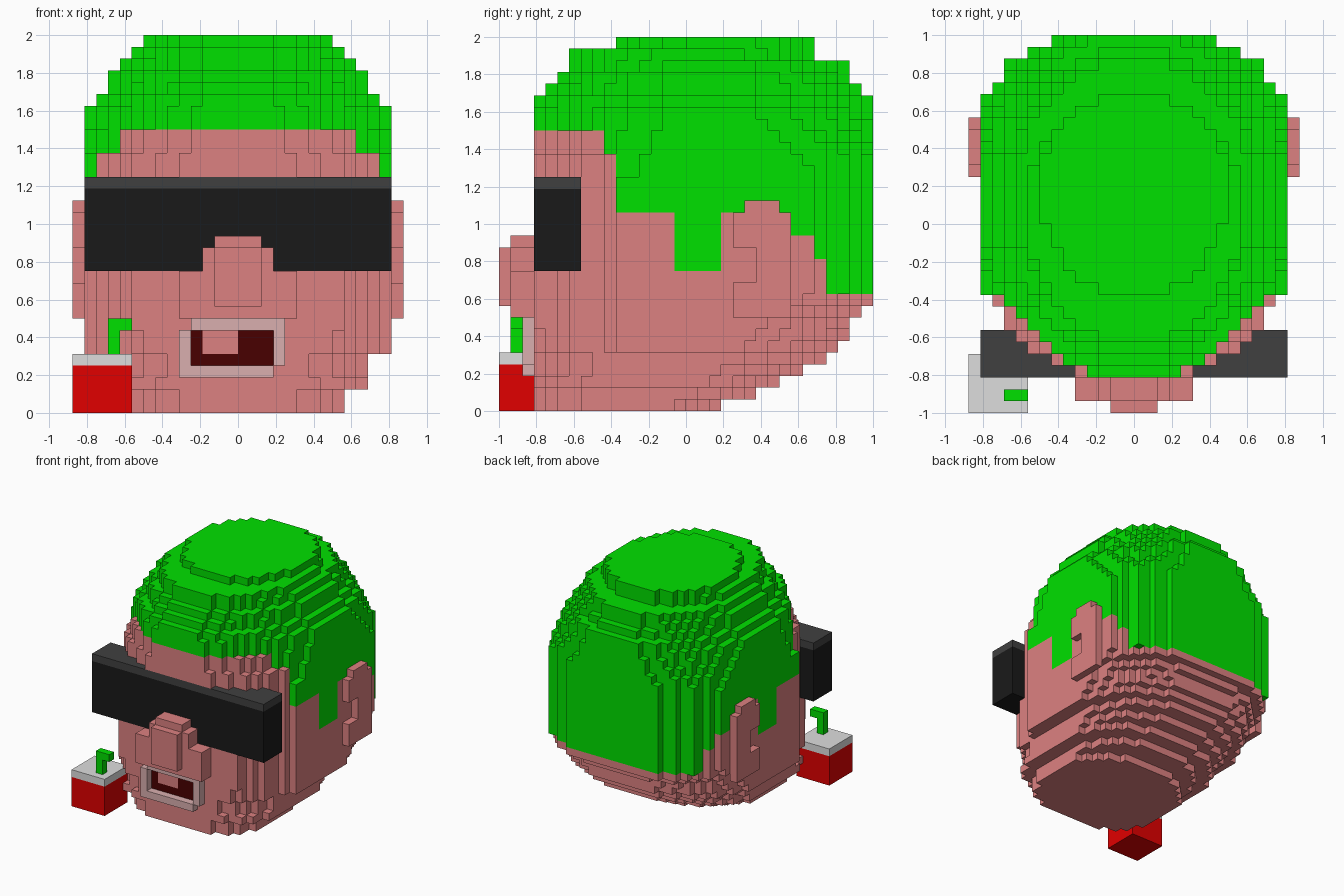
import bpy
import bmesh
from mathutils import Vector

cube = bpy.data.objects.get("Cube")
if cube:
    bpy.data.objects.remove(cube, do_unlink=True)

UNIT = 1 / 16          # edge of one block
voxels = {}            # (x, y, z) block -> part name


def material(name, rgb):
    mat = bpy.data.materials.new(name)
    mat.use_nodes = True
    color = (*rgb, 1)
    mat.diffuse_color = color
    mat.node_tree.nodes["Principled BSDF"].inputs["Base Color"].default_value = color
    return mat


skin = material("skin pink", (0.72, 0.22, 0.22))
green = material("bright green", (0, 0.75, 0))
black = material("lens black", (0.01, 0.01, 0.01))
charcoal = material("frame charcoal", (0.051, 0.051, 0.051))
lip_tone = material("pale lip", (0.7, 0.43, 0.43))
maroon = material("mouth maroon", (0.065, 0, 0))
red = material("cup red", (0.75, 0, 0))
silver = material("lid grey", (0.73, 0.73, 0.73))

part_materials = {
    "head": skin, "hair": green, "nose": skin, "ears": skin,
    "glasses_lens": black, "glasses_top": charcoal,
    "lips": lip_tone, "mouth": maroon, "tongue": skin,
    "cup": red, "cup_lid": silver, "straw": green,
}


def box(part, xs, ys, zs):
    """Fill a block range; the upper ends are exclusive."""
    for x in range(*xs):
        for y in range(*ys):
            for z in range(*zs):
                voxels[x, y, z] = part


def step(table, key):
    """Value of the last step that starts at or below key."""
    return [value for start, value in table if start <= key][-1]


# Head profiles by layer: half width, front and back limits
half_width = [(0, 9), (2, 11), (5, 13), (26, 12), (27, 11), (29, 10), (30, 9), (31, 8)]
front = [(0, 3), (27, 4), (28, 5), (29, 6), (31, 10)]
back = [(0, 19), (1, 22), (2, 24), (3, 26), (4, 28), (5, 29), (6, 30), (8, 31),
        (9, 32), (27, 31), (28, 30), (30, 27)]
# Widest outline by depth, with chamfered cheeks and nape
outline = [(3, 9), (5, 10), (6, 11), (9, 12), (10, 13), (27, 12), (28, 11), (30, 9), (31, 7)]
# Squareness of the layer outlines, rounder towards crown and chin
front_power = [(0, 3), (2, 3.5), (5, 4), (7, 8), (20, 2.5), (22, 2.1), (24, 2)]
back_power = [(0, 2.3), (7, 2.6), (9, 3.3), (10, 4), (12, 8), (19, 5), (20, 4), (21, 3.5),
              (22, 3), (23, 2.6), (24, 2.3), (25, 2.05)]
# Lowest hair layer by depth
hairline = [(0, 24), (9, 22), (10, 17), (15, 12), (19, 17), (25, 15), (27, 13), (28, 10)]

# Head and hair: egg-shaped layers, pointed to the front
for z in range(32):
    w, f, b = step(half_width, z), step(front, z), step(back, z)
    middle = f + 0.52 * (b - f)
    for y in range(f, b):
        d = y + 0.5 - middle
        if d > 0:
            reach, power = b - middle, step(back_power, z)
        else:
            reach, power = middle - f, step(front_power, z)
        limit = min(w, step(outline, y))
        for x in range(-limit, limit):
            if (abs(x + 0.5) / w) ** power + (abs(d) / reach) ** power <= 1.01:
                voxels[x, y, z] = "hair" if z >= step(hairline, y) else "head"

# Glasses
box("glasses_lens", (-13, 13), (3, 7), (12, 19))
box("glasses_top", (-13, 13), (3, 7), (19, 20))

# Nose
box("nose", (-5, 5), (1, 3), (8, 12))
box("nose", (-3, 3), (1, 3), (12, 14))
box("nose", (-2, 2), (1, 3), (14, 15))
box("nose", (-2, 2), (0, 1), (9, 14))

# Ears with an inner notch
for x in (-14, 13):
    side = (x, x + 1)
    box("ears", side, (20, 25), (8, 11))
    box("ears", side, (22, 25), (11, 14))
    box("ears", side, (20, 25), (14, 17))
    box("ears", side, (21, 24), (17, 18))

# Mouth: crooked lip frame, dark opening and tongue
box("lips", (-4, 4), (2, 3), (7, 8))
box("lips", (-5, -4), (2, 3), (3, 7))
box("lips", (-5, 3), (2, 3), (3, 4))
box("lips", (3, 4), (2, 3), (4, 8))
box("mouth", (-4, 3), (3, 4), (4, 7))
box("tongue", (-3, 0), (3, 4), (5, 7))

# Drink with lid and bent straw
box("cup", (-14, -9), (0, 5), (0, 4))
box("cup_lid", (-14, -9), (0, 5), (4, 5))
box("straw", (-11, -10), (1, 2), (5, 8))
box("straw", (-10, -9), (1, 2), (7, 8))


def build(part, mat):
    """Make one object from the exposed block sides of a part."""
    bm = bmesh.new()
    corners = {}

    def corner(p):
        key = tuple(round(c) for c in p)
        if key not in corners:
            corners[key] = bm.verts.new((key[0] * UNIT, key[1] * UNIT - 1, key[2] * UNIT))
        return corners[key]

    for cell, owner in voxels.items():
        if owner != part:
            continue
        for axis in range(3):
            for sign in (-1, 1):
                n = Vector((0, 0, 0))
                n[axis] = sign
                if tuple(int(a + c) for a, c in zip(cell, n)) in voxels:
                    continue
                u, v = Vector((0, 0, 0)), Vector((0, 0, 0))
                u[(axis + 1) % 3] = sign
                v[(axis + 2) % 3] = 1
                c = Vector(cell) + Vector((0.5, 0.5, 0.5)) + n / 2
                ring = [c + (a * u + b * v) / 2
                        for a, b in ((-1, -1), (1, -1), (1, 1), (-1, 1))]
                bm.faces.new([corner(p) for p in ring])

    mesh = bpy.data.meshes.new(part)
    bm.to_mesh(mesh)
    bm.free()
    mesh.materials.append(mat)
    bpy.context.collection.objects.link(bpy.data.objects.new(part, mesh))


for part_name, part_material in part_materials.items():
    build(part_name, part_material)
